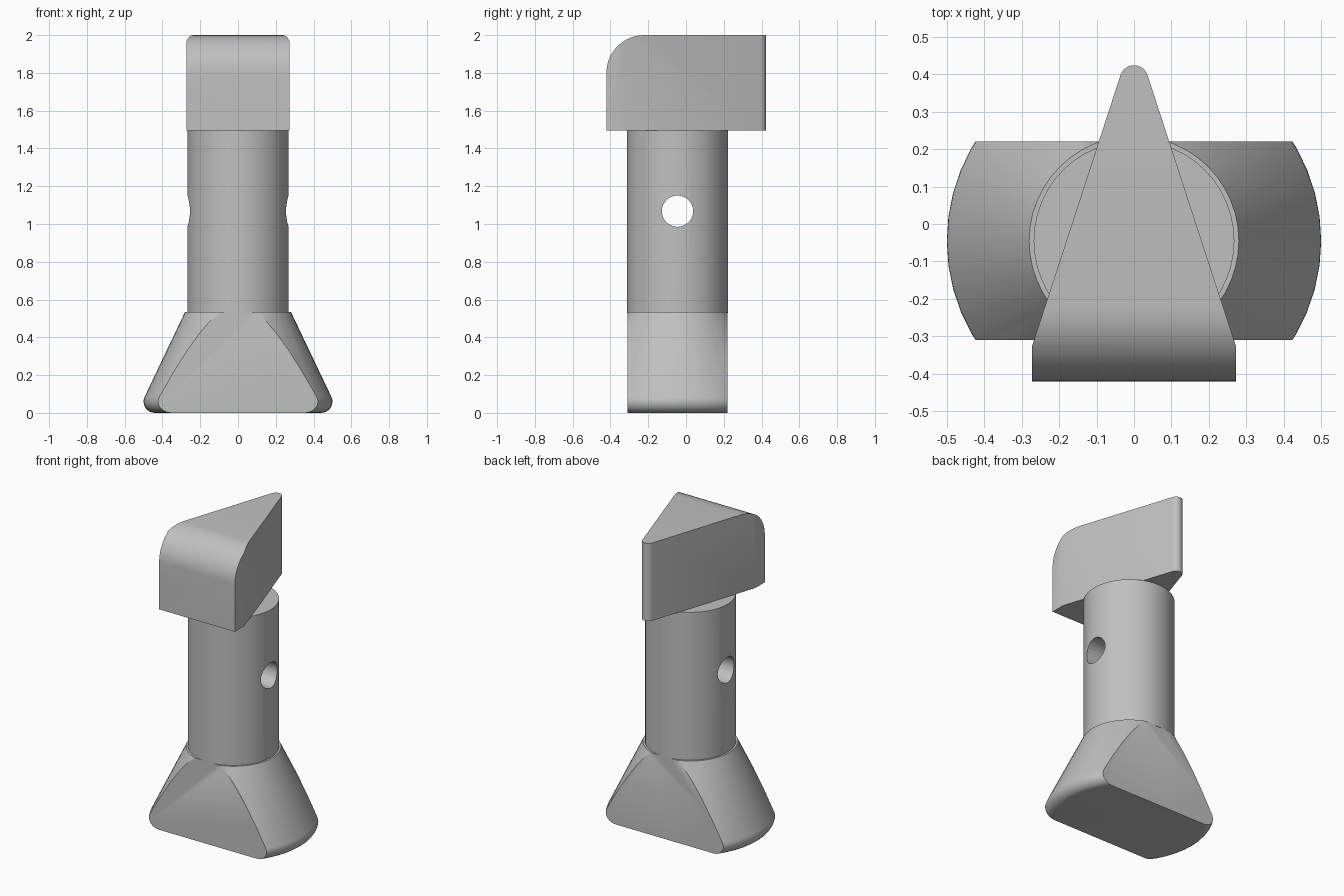
import bpy
import bmesh
from math import cos, sin, pi, radians
from mathutils import Matrix, Vector

cube = bpy.data.objects.get("Cube")
if cube:
    bpy.data.objects.remove(cube, do_unlink=True)

AXIS_Y = -0.045      # centre line of the shaft
SHAFT_R = 0.268
HALF_DEPTH = 0.265   # flat sides of the foot

grey = bpy.data.materials.new("plain grey")
grey.use_nodes = True
grey.diffuse_color = (0.53, 0.53, 0.53, 1)
grey.node_tree.nodes["Principled BSDF"].inputs["Base Color"].default_value = grey.diffuse_color


def make_object(name, bm):
    bmesh.ops.recalc_face_normals(bm, faces=bm.faces)
    mesh = bpy.data.meshes.new(name)
    bm.to_mesh(mesh)
    bm.free()
    obj = bpy.data.objects.new(name, mesh)
    bpy.context.collection.objects.link(obj)
    mesh.materials.append(grey)
    return obj


def prism(name, points, offset):
    bm = bmesh.new()
    face = bm.faces.new([bm.verts.new(p) for p in points])
    new = bmesh.ops.extrude_face_region(bm, geom=[face])["geom"]
    bmesh.ops.translate(bm, vec=offset, verts=[v for v in new if isinstance(v, bmesh.types.BMVert)])
    return make_object(name, bm)


def cylinder(name, radius, length, matrix, segments):
    bm = bmesh.new()
    bmesh.ops.create_cone(bm, cap_ends=True, segments=segments, radius1=radius,
                          radius2=radius, depth=length, matrix=matrix)
    return make_object(name, bm)


def boolean(obj, cutter, operation):
    mod = obj.modifiers.new("cut", "BOOLEAN")
    mod.object, mod.operation, mod.solver = cutter, operation, "EXACT"
    bpy.context.view_layer.objects.active = obj
    bpy.ops.object.modifier_apply(modifier=mod.name)
    bpy.data.objects.remove(cutter, do_unlink=True)


def smooth(obj, angle=35):
    bpy.ops.object.select_all(action="DESELECT")
    obj.select_set(True)
    bpy.context.view_layer.objects.active = obj
    bpy.ops.object.shade_smooth_by_angle(angle=radians(angle))


def arc(cx, cy, r, start, end, steps):
    angles = [radians(start + (end - start) * i / steps) for i in range(steps + 1)]
    return [(cx + r * cos(a), cy + r * sin(a)) for a in angles]


# Foot: revolved flare with a rounded rim, sliced flat front and back
profile = [(0, 0)] + arc(0.44, 0.06, 0.06, -90, 25, 8) + [(0.28, 0.535), (0, 0.535)]
bm = bmesh.new()
verts = [bm.verts.new((r, 0, z)) for r, z in profile]
edges = [bm.edges.new(pair) for pair in zip(verts, verts[1:])]
bmesh.ops.spin(bm, geom=verts + edges, axis=(0, 0, 1), cent=(0, 0, 0),
               angle=2 * pi, steps=48)
bmesh.ops.remove_doubles(bm, verts=bm.verts, dist=0.0001)
for side in (-1, 1):
    bmesh.ops.bisect_plane(bm, geom=bm.verts[:] + bm.edges[:] + bm.faces[:],
                           plane_co=(0, side * HALF_DEPTH, 0), plane_no=(0, side, 0),
                           clear_outer=True)
    rim = [e for e in bm.edges if e.is_boundary]
    bmesh.ops.holes_fill(bm, edges=rim, sides=0)
bmesh.ops.translate(bm, vec=(0, AXIS_Y, 0), verts=bm.verts)
smooth(make_object("flared_foot", bm))

# Shaft with a cross hole
shaft = cylinder("shaft", SHAFT_R, 0.965, Matrix.Translation((0, AXIS_Y, 1.0125)), 48)
drill = cylinder("hole_cutter", 0.083, 1,
                 Matrix.Translation((0, AXIS_Y, 1.068)) @ Matrix.Rotation(pi / 2, 4, "Y"), 32)
boolean(shaft, drill, "DIFFERENCE")
smooth(shaft)

# Wedge head: pointed plan trimmed by a side outline with a rounded top front edge
plan = [(-0.272, -0.421), (0.272, -0.421), (0.272, -0.325)]
plan += arc(0, 0.386, 0.038, 18, 162, 10) + [(-0.272, -0.325)]
head = prism("wedge_head", [(x, y, 1.495) for x, y in plan], Vector((0, 0, 0.6)))
outline = [(0.6, 1.4), (0.6, 2)] + arc(-0.221, 1.8, 0.2, 90, 180, 12) + [(-0.421, 1.4)]
trim = prism("head_trim", [(-0.5, y, z) for y, z in outline], Vector((1, 0, 0)))
boolean(head, trim, "INTERSECT")
smooth(head)
